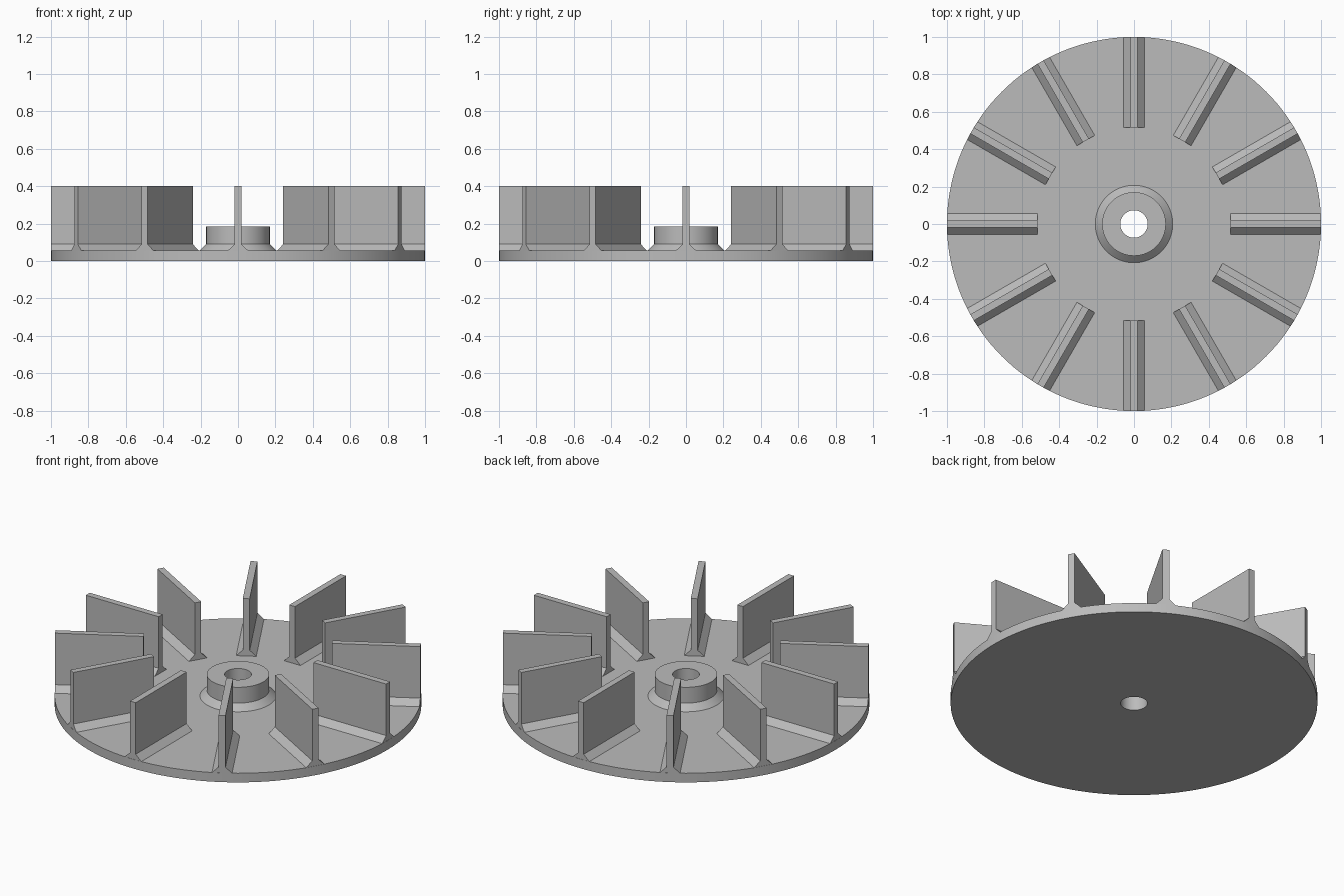
import bpy, bmesh, math
from mathutils import Matrix, Vector

cube = bpy.data.objects.get("Cube")
if cube:
    bpy.data.objects.remove(cube, do_unlink=True)

# Material
grey = bpy.data.materials.new("plain_grey")
grey.use_nodes = True
colour = (0.5, 0.5, 0.5, 1)
grey.diffuse_color = colour
grey.node_tree.nodes["Principled BSDF"].inputs["Base Color"].default_value = colour

# Main dimensions
RADIUS, PLATE_TOP, BEVEL_TOP = 1.0, 0.055, 0.09
BORE, HUB, HUB_FOOT, HUB_TOP = 0.073, 0.17, 0.207, 0.185
FIN_INNER, FIN_TOP, FIN_HALF, FOOT_HALF = 0.515, 0.4, 0.019, 0.055
FINS, SEGMENTS = 12, 144


def add_object(name, bm):
    bmesh.ops.recalc_face_normals(bm, faces=bm.faces)
    mesh = bpy.data.meshes.new(name)
    bm.to_mesh(mesh)
    bm.free()
    mesh.materials.append(grey)
    obj = bpy.data.objects.new(name, mesh)
    bpy.context.collection.objects.link(obj)
    return obj


def lathe(name, profile):
    """Spin a closed (radius, height) profile around z."""
    bm = bmesh.new()
    verts = [bm.verts.new((r, 0, z)) for r, z in profile]
    edges = [bm.edges.new((a, b)) for a, b in zip(verts, verts[1:] + verts[:1])]
    bmesh.ops.spin(bm, geom=verts + edges, cent=(0, 0, 0), axis=(0, 0, 1),
                   angle=math.tau, steps=SEGMENTS, use_duplicate=False)
    bmesh.ops.remove_doubles(bm, verts=bm.verts, dist=0.0001)
    obj = add_object(name, bm)
    bpy.ops.object.select_all(action="DESELECT")
    obj.select_set(True)
    bpy.context.view_layer.objects.active = obj
    bpy.ops.object.shade_smooth_by_angle(angle=math.radians(25))
    return obj


# Round plate with bored, bevelled hub
lathe("plate_and_hub", [
    (BORE, 0), (RADIUS, 0), (RADIUS, PLATE_TOP), (HUB_FOOT, PLATE_TOP),
    (HUB, BEVEL_TOP), (HUB, HUB_TOP), (BORE, HUB_TOP)])

# Fin cross-section with bevelled feet; the outer end follows the rim
half = [(FOOT_HALF, PLATE_TOP), (FIN_HALF, BEVEL_TOP), (FIN_HALF, FIN_TOP)]
section = half + [(-y, z) for y, z in reversed(half)]


def fin(name, angle):
    bm = bmesh.new()
    turn = Matrix.Rotation(angle, 3, "Z")
    inner = [bm.verts.new(turn @ Vector((FIN_INNER, y, z))) for y, z in section]
    outer = [bm.verts.new(turn @ Vector((math.sqrt(RADIUS ** 2 - y * y), y, z)))
             for y, z in section]
    bm.faces.new(inner)
    bm.faces.new(outer)
    for i in range(len(section)):
        j = (i + 1) % len(section)
        bm.faces.new((inner[i], inner[j], outer[j], outer[i]))
    add_object(name, bm)


# Ring of radial fins
for i in range(FINS):
    fin(f"fin_{i + 1}", math.tau * i / FINS)
